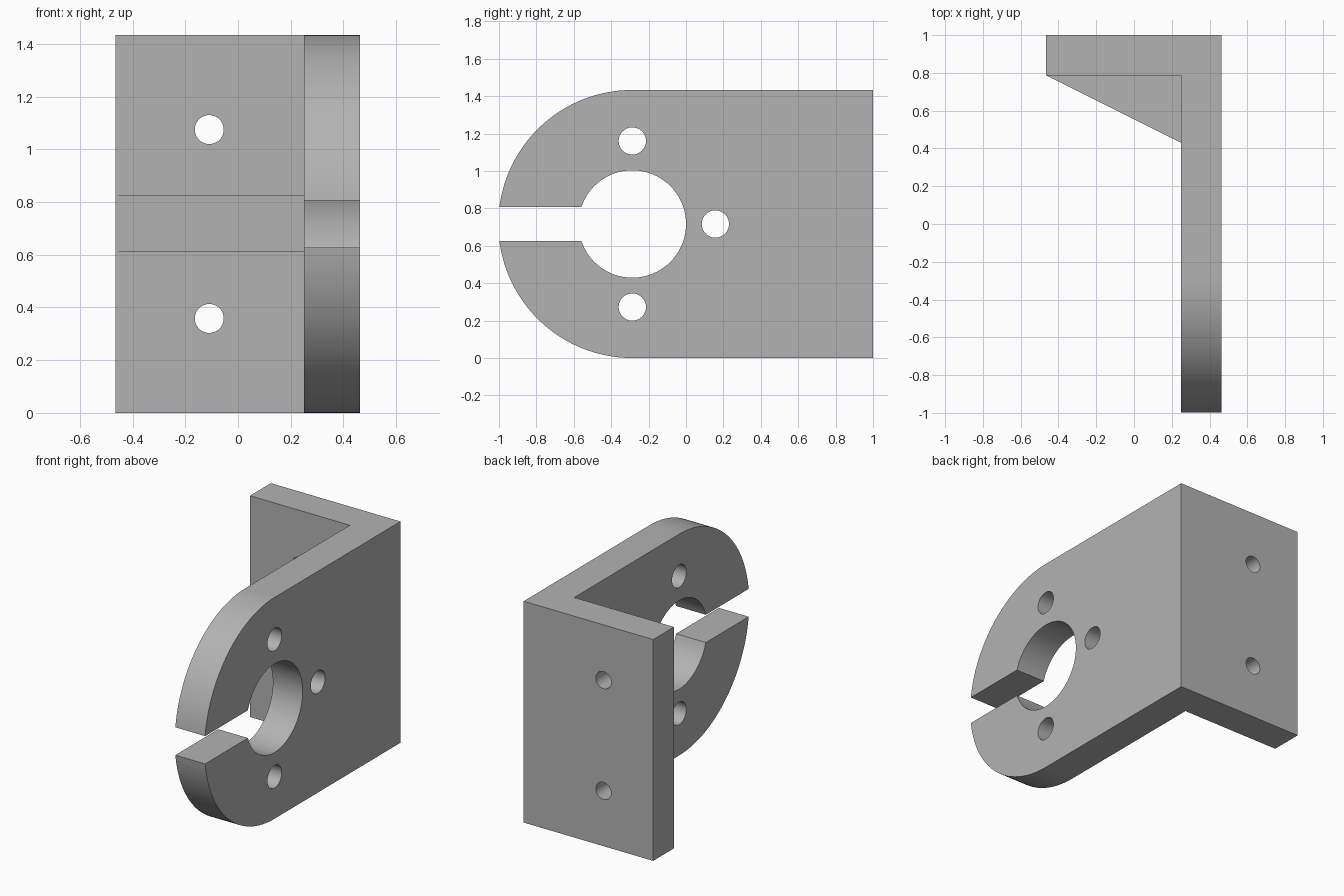
import bpy
import bmesh
from math import acos, asin, cos, sin, pi, radians
from mathutils import Vector

if "Cube" in bpy.data.objects:
    bpy.data.objects.remove(bpy.data.objects["Cube"], do_unlink=True)

HEIGHT = 1.433
MID = HEIGHT / 2
RIGHT, LEFT = -0.465, 0.463
INNER_X = 0.25           # inner face of the side plate
INNER_Y = 0.787          # inner face of the rear wall
BORE_Y = -0.287          # centre of the bore and of the rounded end
BORE_R = 0.287
SLOT = 0.09              # half width of the slot

grey = bpy.data.materials.new("plain grey")
grey.use_nodes = True
GREY = (0.45, 0.45, 0.45, 1)
grey.diffuse_color = GREY
grey.node_tree.nodes["Principled BSDF"].inputs["Base Color"].default_value = GREY


def prism(name, points, sweep):
    """Solid made by sweeping a flat outline along a vector."""
    bm = bmesh.new()
    face = bm.faces.new([bm.verts.new(p) for p in points])
    moved = bmesh.ops.extrude_face_region(bm, geom=[face])["geom"]
    verts = [v for v in moved if isinstance(v, bmesh.types.BMVert)]
    bmesh.ops.translate(bm, verts=verts, vec=Vector(sweep))
    bmesh.ops.recalc_face_normals(bm, faces=bm.faces)
    mesh = bpy.data.meshes.new(name)
    bm.to_mesh(mesh)
    bm.free()
    mesh.materials.append(grey)
    obj = bpy.data.objects.new(name, mesh)
    bpy.context.collection.objects.link(obj)
    return obj


def arc(cy, cz, r, start, end, steps):
    return [(cy + r * cos(start + (end - start) * i / steps),
             cz + r * sin(start + (end - start) * i / steps))
            for i in range(steps + 1)]


def combine(target, tool, operation):
    """Apply a boolean and discard the tool."""
    mod = target.modifiers.new(operation.lower(), 'BOOLEAN')
    mod.operation, mod.solver, mod.object = operation, 'EXACT', tool
    bpy.context.view_layer.objects.active = target
    bpy.ops.object.modifier_apply(modifier=mod.name)
    bpy.data.objects.remove(tool, do_unlink=True)


# Side plate: rounded front end, slot and bore in one outline
outer = asin(SLOT / MID)
inner = pi - asin(SLOT / BORE_R)
outline = [(1, 0), (1, HEIGHT)]
outline += arc(BORE_Y, MID, MID, pi / 2, pi - outer, 40)
outline += arc(BORE_Y, MID, BORE_R, inner, -inner, 72)
outline += arc(BORE_Y, MID, MID, pi + outer, 1.5 * pi, 40)
bracket = prism("bracket", [(INNER_X, y, z) for y, z in outline],
                (LEFT - INNER_X, 0, 0))

# Rear wall
wall = prism("rear_wall", [(RIGHT, INNER_Y, 0), (INNER_X + 0.1, INNER_Y, 0),
                           (INNER_X + 0.1, 1, 0), (RIGHT, 1, 0)],
             (0, 0, HEIGHT))
combine(bracket, wall, 'UNION')

# Middle gusset, sunk a little into both plates
rib = prism("gusset", [(RIGHT, INNER_Y, 0.61), (INNER_X, 0.43, 0.61),
                       (INNER_X + 0.1, 0.43, 0.61), (INNER_X + 0.1, 0.9, 0.61),
                       (RIGHT + 0.1, 0.9, 0.61)], (0, 0, 0.215))
combine(bracket, rib, 'UNION')

# Three screw holes around the bore
for angle in (0, pi / 2, -pi / 2):
    ring = arc(BORE_Y + 0.444 * cos(angle), MID + 0.444 * sin(angle),
               0.073, 0, 2 * pi, 40)[:-1]
    combine(bracket, prism("hole", [(0.2, y, z) for y, z in ring], (0.4, 0, 0)),
            'DIFFERENCE')

# Two mounting holes in the rear wall
for z in (HEIGHT / 4, HEIGHT * 3 / 4):
    ring = arc(-0.109, z, 0.055, 0, 2 * pi, 40)[:-1]
    combine(bracket, prism("hole", [(x, 0.7, h) for x, h in ring], (0, 0.4, 0)),
            'DIFFERENCE')

bpy.ops.object.select_all(action='DESELECT')
bracket.select_set(True)
bpy.context.view_layer.objects.active = bracket
bpy.ops.object.shade_smooth_by_angle(angle=radians(25))
